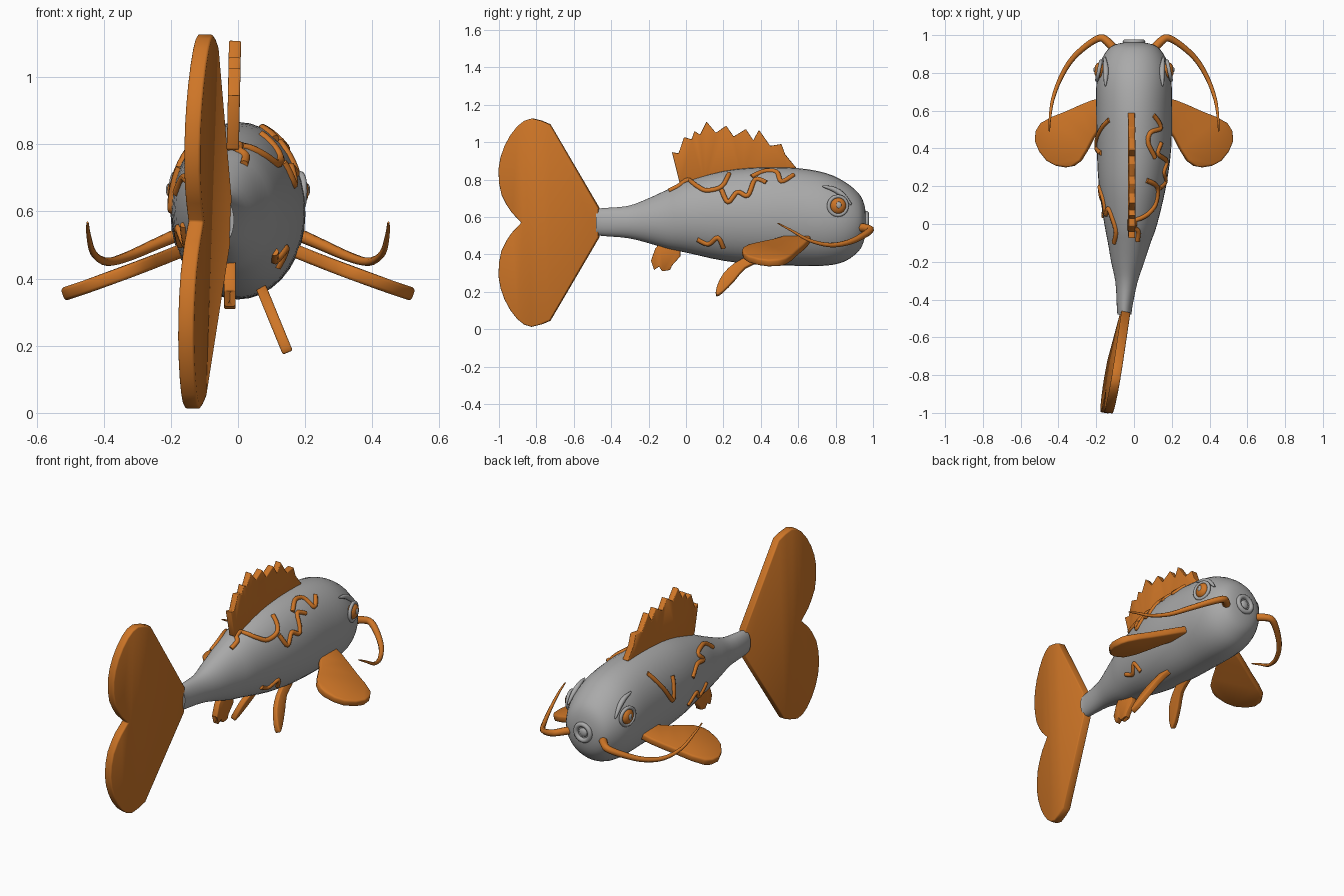
import bpy, bmesh, math
from mathutils import Vector, Matrix

if "Cube" in bpy.data.objects:
    bpy.data.objects.remove(bpy.data.objects["Cube"])


def material(name, rgb):
    m = bpy.data.materials.new(name)
    m.diffuse_color = (*rgb, 1)
    m.use_nodes = True
    m.node_tree.nodes["Principled BSDF"].inputs["Base Color"].default_value = m.diffuse_color
    return m


GREY = material("body_grey", (0.40, 0.40, 0.40))
ORANGE = material("fin_orange", (0.62, 0.18, 0.02))


def finish(ob, mat, angle=40):
    ob.data.materials.clear()
    ob.data.materials.append(mat)
    bpy.ops.object.select_all(action='DESELECT')
    ob.select_set(True)
    bpy.context.view_layer.objects.active = ob
    bpy.ops.object.shade_smooth_by_angle(angle=math.radians(angle))
    return ob


def from_bmesh(name, bm):
    bmesh.ops.recalc_face_normals(bm, faces=bm.faces[:])
    me = bpy.data.meshes.new(name)
    bm.to_mesh(me)
    bm.free()
    ob = bpy.data.objects.new(name, me)
    bpy.context.collection.objects.link(ob)
    return ob


def spline(points, steps):
    """Catmull-Rom through points of any dimension."""
    p = [points[0]] + list(points) + [points[-1]]
    out = []
    for a, b, c, d in zip(p, p[1:], p[2:], p[3:]):
        for i in range(steps):
            t = i / steps
            out.append(tuple(0.5 * (2 * q + (r - o) * t + (2 * o - 5 * q + 4 * r - s) * t * t
                                    + (3 * q - o - 3 * r + s) * t ** 3)
                             for o, q, r, s in zip(a, b, c, d)))
    return out + [tuple(points[-1])]


# Body cross-sections: y, centre z, half height, centre x, half width
RINGS = spline([
    (-.48, .573, .070, -.050, .038), (-.44, .573, .075, -.050, .041),
    (-.31, .573, .086, -.040, .058), (-.20, .580, .120, -.033, .088),
    (-.10, .588, .158, -.025, .113), (.00, .600, .190, -.017, .140),
    (.20, .606, .240, -.008, .178), (.40, .605, .260, 0, .197),
    (.60, .600, .261, 0, .200), (.75, .587, .247, 0, .199),
    (.85, .575, .212, 0, .180), (.92, .572, .158, 0, .142),
    (.95, .572, .105, 0, .100), (.962, .572, .045, 0, .045)], 3)


def side_x(y, z, side):
    """x of the body surface at a given y and z."""
    for a, b in zip(RINGS, RINGS[1:]):
        if a[0] <= y <= b[0]:
            t = (y - a[0]) / (b[0] - a[0])
            _, cz, hz, cx, hx = (p + (q - p) * t for p, q in zip(a, b))
            return cx + side * hx * math.sqrt(max(.02, 1 - ((z - cz) / hz) ** 2))
    return 0


def body():
    bm, n, loops = bmesh.new(), 36, []
    for y, cz, hz, cx, hx in RINGS:
        loops.append([bm.verts.new((cx + hx * math.cos(2 * math.pi * i / n), y,
                                    cz + hz * math.sin(2 * math.pi * i / n))) for i in range(n)])
    for a, b in zip(loops, loops[1:]):
        for i in range(n):
            bm.faces.new((a[i], a[(i + 1) % n], b[(i + 1) % n], b[i]))
    bm.faces.new(loops[0])
    bm.faces.new(loops[-1])
    finish(from_bmesh("body", bm), GREY, 50)


def plate(name, outline, place, thick, bevel=.008):
    """Fin: flat outline placed in space, thickened and softened."""
    bm = bmesh.new()
    f = bm.faces.new([bm.verts.new(place(*p)) for p in outline])
    bmesh.ops.triangulate(bm, faces=[f])
    ob = from_bmesh(name, bm)
    so = ob.modifiers.new("thickness", 'SOLIDIFY')
    so.thickness, so.offset, so.use_even_offset = thick, 0, True
    be = ob.modifiers.new("soft_edge", 'BEVEL')
    be.width, be.segments, be.limit_method = bevel, 2, 'ANGLE'
    be.angle_limit = math.radians(50)
    return finish(ob, ORANGE)


def tube(name, points, radii, mat):
    cu = bpy.data.curves.new(name, 'CURVE')
    cu.dimensions, cu.bevel_depth, cu.bevel_resolution, cu.use_fill_caps = '3D', 1, 2, True
    sp = cu.splines.new('POLY')
    sp.points.add(len(points) - 1)
    for q, p, r in zip(sp.points, points, radii):
        q.co, q.radius = (*p, 1), r
    ob = bpy.data.objects.new(name, cu)
    bpy.context.collection.objects.link(ob)
    bpy.ops.object.select_all(action='DESELECT')
    ob.select_set(True)
    bpy.context.view_layer.objects.active = ob
    bpy.ops.object.convert(target='MESH')
    return finish(bpy.context.object, mat, 60)


def ring(name, loc, rot, major, minor, mat):
    bpy.ops.mesh.primitive_torus_add(location=loc, rotation=rot, major_radius=major,
                                     minor_radius=minor, major_segments=28, minor_segments=10)
    bpy.context.object.name = name
    finish(bpy.context.object, mat, 60)


def ball(name, loc, scale, mat):
    bpy.ops.mesh.primitive_uv_sphere_add(segments=20, ring_count=12, location=loc)
    bpy.context.object.name = name
    bpy.context.object.scale = scale
    finish(bpy.context.object, mat, 60)


body()

# Two-lobed tail fin, swept to one side
lobe = spline([(-.727, .525), (-.823, .557), (-.90, .515), (-.968, .41),
               (-1.0, .285), (-.984, .15), (-.93, .055)], 2)
tail = [(-.465, .077)] + lobe + [(-.877, 0)] + [(y, -h) for y, h in lobe[::-1]] + [(-.465, -.077)]
plate("tail_fin", tail,
      lambda y, h: (-.045 - .1 * max(0, (-.465 - y) / .535) ** .85 + .035 * h, y, .57 + h),
      .048, .014)

# Spiky dorsal fin
teeth = [(-.075, .947), (-.04, .94), (-.01, 1.027), (.03, 1.015), (.045, 1.06), (.075, 1.04),
         (.11, 1.11), (.16, 1.05), (.215, 1.088), (.255, 1.03), (.32, 1.07), (.36, 1.01),
         (.39, 1.066), (.45, .98), (.51, .99), (.53, .935), (.59, .862)]
plate("dorsal_fin", [(-.035, .785)] + teeth + [(.55, .82), (.3, .80), (.1, .76)],
      lambda y, z: (-.013 + .02 * (z - .9), y, z), .036, .004)

# Small spiky fin under the tail
plate("anal_fin", [(-.165, .43), (-.188, .364), (-.165, .355), (-.172, .315), (-.145, .335),
                   (-.125, .308), (-.105, .332), (-.085, .315), (-.075, .34), (-.03, .39),
                   (-.03, .46), (-.14, .46)],
      lambda y, z: (-.024, y, z), .034, .004)

pectoral = spline([(.14, .67), (.22, .655), (.36, .595), (.49, .535), (.522, .44), (.46, .335),
                   (.36, .30), (.28, .335), (.21, .46), (.14, .56)], 2)
pelvic = spline([(.40, .40), (.33, .385), (.26, .35), (.20, .295), (.165, .225), (.162, .178),
                 (.20, .20), (.26, .262), (.315, .325), (.39, .36)], 2)
whisker = spline([(.10, .92, .545), (.14, .965, .54), (.18, .985, .53), (.25, .945, .50),
                  (.33, .87, .465), (.39, .77, .45), (.43, .66, .475), (.445, .56, .53),
                  (.448, .49, .567)], 4)
n = len(whisker)

for s, tag in ((1, "right"), (-1, "left")):
    # Paired fins
    plate("pectoral_fin_" + tag, pectoral,
          lambda x, y: (s * x, y, .495 - .42 * (x - .14) + .12 * (x - .14) ** 2), .04, .012)
    plate("pelvic_fin_" + tag, pelvic,
          lambda y, z: (s * (.07 + .41 * (.37 - z)), y, z), .032, .006)
    # Whiskers taper to a point
    tube("whisker_" + tag, [(s * x, y, z) for x, y, z in whisker],
         [.022 * (1 - i / n) ** .8 + .002 for i in range(n)], ORANGE)
    # Eyes with rims, pupils and slanted brows
    tilt = (0, math.radians(90), s * math.radians(12))
    ball("eye_" + tag, (s * .183, .812, .66), (.028, .044, .044), ORANGE)
    ring("eye_rim_" + tag, (s * .186, .812, .66), tilt, .050, .010, GREY)
    ball("pupil_" + tag, (s * .207, .817, .664), (.008, .014, .018), GREY)
    brow = spline([(.73, .765), (.79, .748), (.84, .715), (.885, .665)], 4)
    tube("brow_" + tag, [(s * (side_x(y, z, 1) + .010), y, z) for y, z in brow],
         [.004 + .011 * math.sin(math.pi * i / (len(brow) - 1)) for i in range(len(brow))], GREY)

# Round mouth with inner disc
ring("lips", (0, .964, .573), (math.radians(90), 0, 0), .046, .014, GREY)
ball("mouth", (0, .960, .573), (.026, .014, .026), GREY)

# Wavy markings laid on the flanks: side, then (y, z) points
marks = [
    (1, [(-.09, .74), (-.04, .765), (.01, .797), (.06, .765), (.11, .742), (.19, .762), (.23, .83)]),
    (1, [(.19, .745), (.225, .68), (.275, .733), (.33, .715), (.37, .80), (.43, .785)]),
    (1, [(.35, .815), (.42, .845), (.485, .84), (.51, .79), (.575, .825)]),
    (1, [(.06, .48), (.12, .455), (.17, .49), (.20, .435)]),
    (-1, [(.55, .80), (.48, .70), (.41, .605), (.39, .66), (.375, .73)]),
    (-1, [(-.10, .70), (-.03, .745), (.08, .74), (.05, .695), (.13, .70), (.20, .655)]),
    (-1, [(.04, .56), (.10, .50), (.16, .55), (.23, .50)]),
]
for i, (s, pts) in enumerate(marks):
    path = [(side_x(y, z, s), y, z) for y, z in spline(pts, 5)]
    tube(f"marking_{i + 1}", path, [.013] * len(path), ORANGE)
